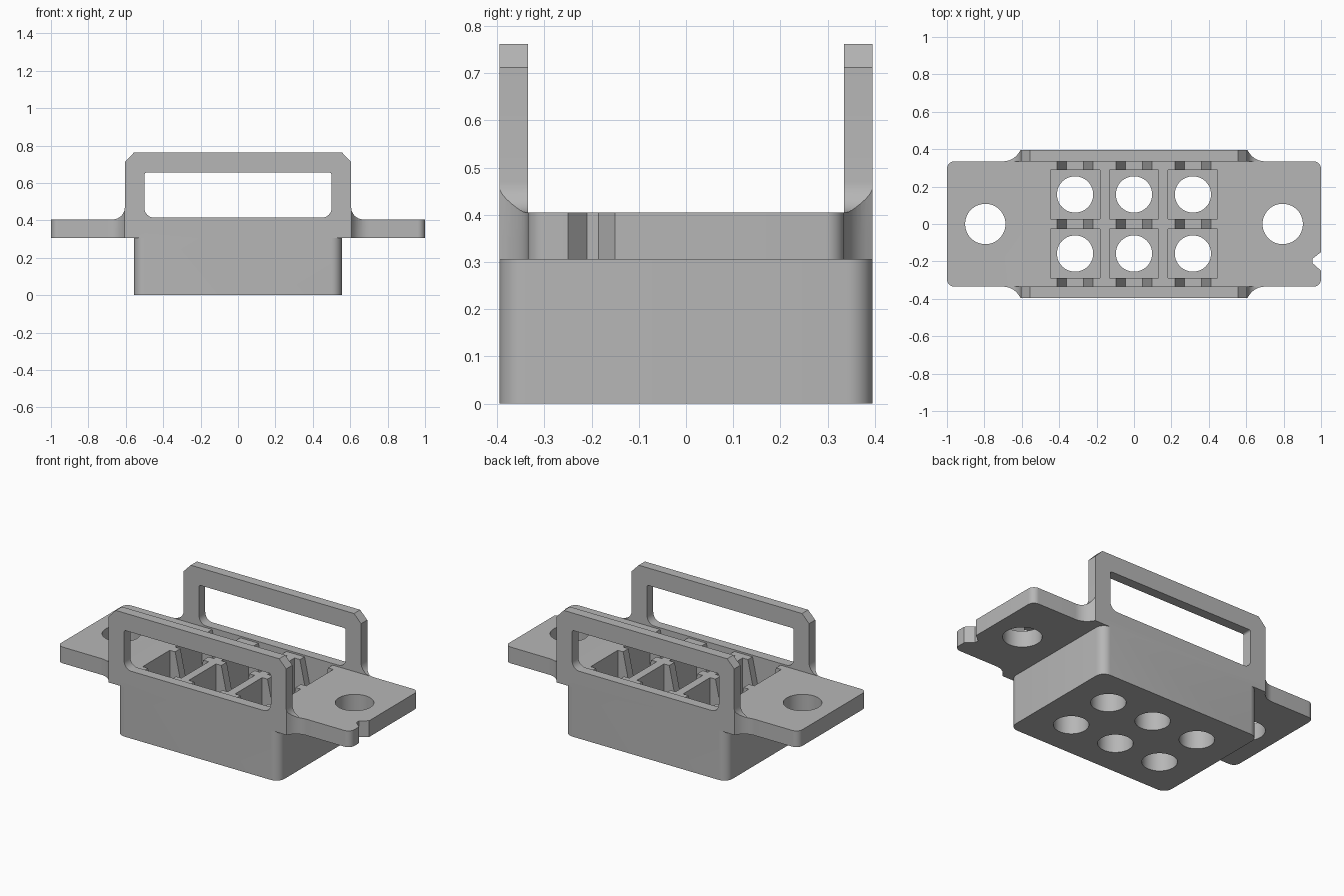
import bpy, math
from mathutils import Vector

if "Cube" in bpy.data.objects:
    bpy.data.objects.remove(bpy.data.objects["Cube"], do_unlink=True)

grey = bpy.data.materials.new("plain grey")
grey.use_nodes = True
COLOUR = (0.47, 0.47, 0.47, 1)
grey.diffuse_color = COLOUR
grey.node_tree.nodes["Principled BSDF"].inputs["Base Color"].default_value = COLOUR


def rounded(corners, steps=8):
    """Outline from (a, b, radius) corners, filleting each with a radius."""
    out = []
    for i, (a, b, r) in enumerate(corners):
        p = Vector((a, b))
        if r == 0:
            out.append(p)
            continue
        u = (Vector(corners[i - 1][:2]) - p).normalized()
        v = (Vector(corners[(i + 1) % len(corners)][:2]) - p).normalized()
        half = u.angle(v) / 2
        start, end = p + u * r / math.tan(half), p + v * r / math.tan(half)
        centre = p + (u + v).normalized() * r / math.sin(half)
        d0, d1 = start - centre, end - centre
        sweep = d0.angle(d1)
        for k in range(steps + 1):
            t = k / steps
            out.append(centre + (d0 * math.sin((1 - t) * sweep)
                                 + d1 * math.sin(t * sweep)) / math.sin(sweep))
    return out


def mirrored(half, axis=0):
    """Append the mirror image of an open run of corners."""
    flip = [(-a, b, r) if axis == 0 else (a, -b, r) for a, b, r in reversed(half)]
    return half + flip


def prism(name, outline, low, high, along_y=False):
    """Extrude an outline along z, or an x-z outline along y."""
    n = len(outline)
    place = (lambda p, h: (p[0], h, p[1])) if along_y else (lambda p, h: (p[0], p[1], h))
    verts = [place(p, h) for h in (low, high) for p in outline]
    faces = [tuple(range(n)), tuple(range(n, 2 * n))]
    faces += [(i, (i + 1) % n, n + (i + 1) % n, n + i) for i in range(n)]
    mesh = bpy.data.meshes.new(name)
    mesh.from_pydata(verts, [], faces)
    obj = bpy.data.objects.new(name, mesh)
    bpy.context.collection.objects.link(obj)
    mesh.materials.append(grey)
    bpy.ops.object.select_all(action='DESELECT')
    obj.select_set(True)
    bpy.context.view_layer.objects.active = obj
    bpy.ops.object.mode_set(mode='EDIT')
    bpy.ops.mesh.select_all(action='SELECT')
    bpy.ops.mesh.normals_make_consistent(inside=False)
    bpy.ops.object.mode_set(mode='OBJECT')
    return obj


def combine(target, tool, operation):
    """Apply a boolean and remove the tool."""
    mod = target.modifiers.new("join", 'BOOLEAN')
    mod.operation, mod.object, mod.solver = operation, tool, 'EXACT'
    bpy.context.view_layer.objects.active = target
    bpy.ops.object.modifier_apply(modifier=mod.name)
    bpy.data.objects.remove(tool, do_unlink=True)


def box(x, y, w, d, r=0):
    return rounded([(x + w, y + d, r), (x - w, y + d, r), (x - w, y - d, r), (x + w, y - d, r)])


def circle(x, y, r, n=48):
    return [(x + r * math.cos(math.tau * i / n), y + r * math.sin(math.tau * i / n))
            for i in range(n)]


DECK, UNDER, SIDE, EDGE = 0.405, 0.305, 0.395, 0.335

# Block with rounded corners and the flange plate with swept shoulders
housing = prism("connector_housing", box(0, 0, 0.555, SIDE, 0.055), 0, DECK)
quarter = [(1, EDGE, 0.04), (0.645, EDGE, 0.1), (0.607, SIDE, 0)]
plan = rounded(mirrored(mirrored(quarter), axis=1))
combine(housing, prism("flange", plan, UNDER, DECK), 'UNION')

# Guard frames along both long sides, blended into the flange
frame_half = [(0.7, 0.35, 0), (0.7, DECK, 0), (0.605, DECK, 0.065),
              (0.605, 0.712, 0), (0.557, 0.762, 0)]
frame = rounded(mirrored(frame_half))
for low, high in ((-0.5, -EDGE), (EDGE, 0.5)):
    guard = prism("guard_frame", frame, low, high, along_y=True)
    combine(guard, prism("plan_trim", plan, 0.3, 0.9), 'INTERSECT')
    combine(housing, guard, 'UNION')

# Window through both guard frames
window = rounded(mirrored([(0.5, 0.415, 0.05), (0.5, 0.655, 0.012)]))
combine(housing, prism("window", window, -0.6, 0.6, along_y=True), 'DIFFERENCE')

# Contact cells: tapered channel per column, square pocket and round bore per cell
for x in (-0.315, 0, 0.315):
    slot = [(x + 0.1, DECK + 0.02), (x - 0.1, DECK + 0.02), (x - 0.045, 0.17), (x + 0.045, 0.17)]
    combine(housing, prism("channel", slot, -EDGE, EDGE, along_y=True), 'DIFFERENCE')
    for y in (-0.158, 0.158):
        combine(housing, prism("pocket", box(x, y, 0.132, 0.132), 0.12, 0.5), 'DIFFERENCE')
        combine(housing, prism("bore", circle(x, y, 0.097), -0.1, 0.3), 'DIFFERENCE')

# Mounting holes and the keying notch
for x in (-0.795, 0.795):
    combine(housing, prism("mount_hole", circle(x, 0, 0.108), 0.2, 0.5), 'DIFFERENCE')
notch = [(1.045, -0.115), (0.955, -0.185), (0.955, -0.21), (1.045, -0.29)]
combine(housing, prism("notch", notch, 0.2, 0.5), 'DIFFERENCE')

# Smooth curves, crisp edges
bpy.ops.object.select_all(action='DESELECT')
housing.select_set(True)
bpy.context.view_layer.objects.active = housing
bpy.ops.object.shade_smooth_by_angle(angle=math.radians(25))
